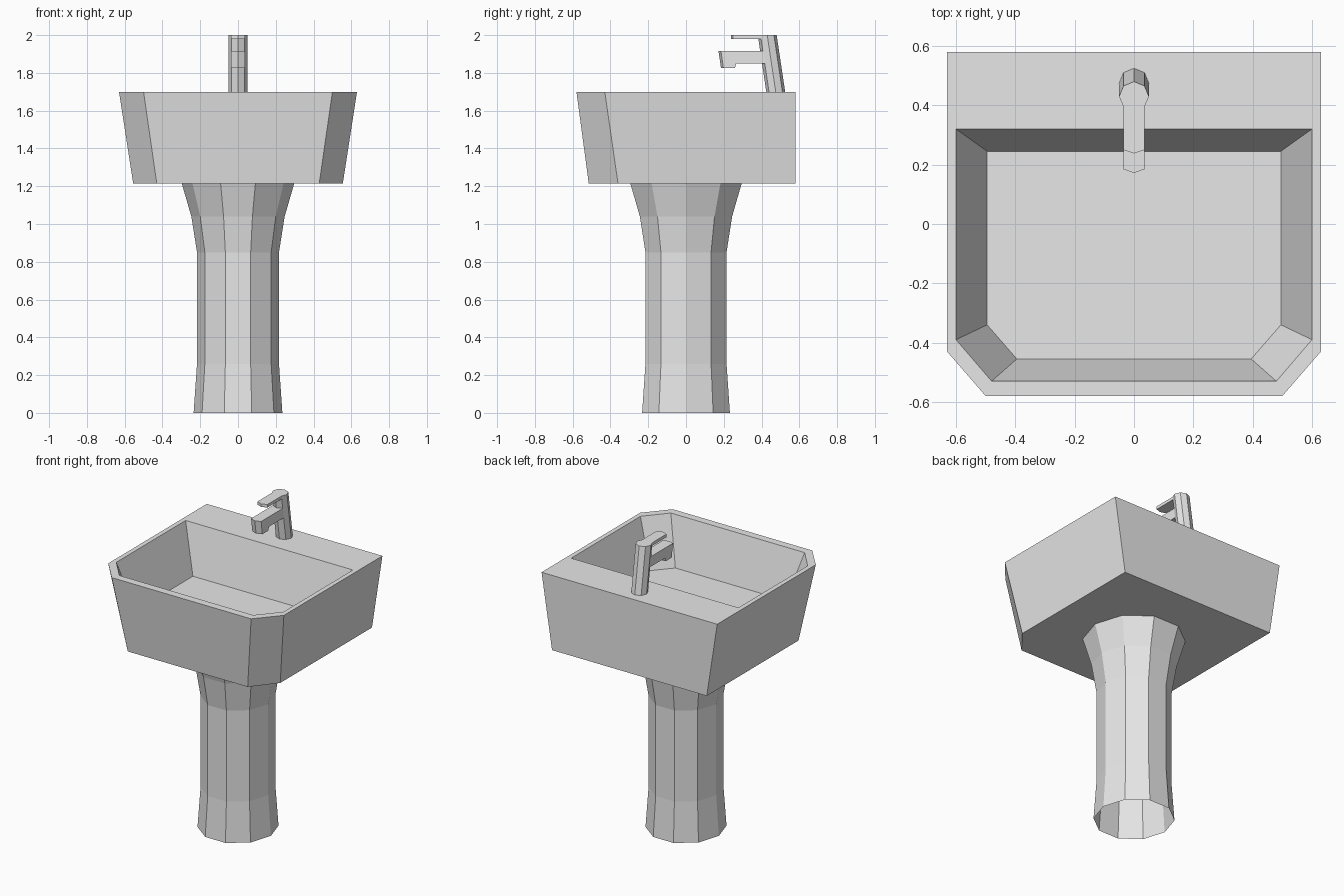
import bpy, bmesh, math

if "Cube" in bpy.data.objects:
    bpy.data.objects.remove(bpy.data.objects["Cube"])

ceramic = bpy.data.materials.new("pale_grey")
ceramic.diffuse_color = (0.8, 0.8, 0.8, 1)
ceramic.use_nodes = True
ceramic.node_tree.nodes["Principled BSDF"].inputs["Base Color"].default_value = ceramic.diffuse_color


def loft(name, rings, cap_start=True, cap_end=True):
    """Bridge matching rings of points, optionally closing the ends."""
    bm = bmesh.new()
    loops = [[bm.verts.new(p) for p in ring] for ring in rings]
    n = len(rings[0])
    for a, b in zip(loops, loops[1:]):
        for i in range(n):
            j = (i + 1) % n
            bm.faces.new((a[i], a[j], b[j], b[i]))
    if cap_start:
        bm.faces.new(loops[0][::-1])
    if cap_end:
        bm.faces.new(loops[-1])
    bmesh.ops.recalc_face_normals(bm, faces=bm.faces)
    mesh = bpy.data.meshes.new(name)
    bm.to_mesh(mesh)
    bm.free()
    mesh.materials.append(ceramic)
    obj = bpy.data.objects.new(name, mesh)
    bpy.context.collection.objects.link(obj)
    return obj


def basin_ring(x, back, front, cx, cy, z):
    """Rectangle with its two front corners cut off."""
    half = [(x, back), (x, cy), (cx, front)]
    return [(px, py, z) for px, py in half] + [(-px, py, z) for px, py in half[::-1]]


def polygon(r, y, z, sides, ry=None):
    ry = ry or r
    return [(r * math.cos(2 * math.pi * i / sides),
             y + ry * math.sin(2 * math.pi * i / sides), z) for i in range(sides)]


# Basin: outer shell, rim and bowl in one solid
loft("basin", [
    basin_ring(0.555, 0.58, -0.515, 0.43, -0.36, 1.215),
    basin_ring(0.63, 0.58, -0.58, 0.50, -0.43, 1.70),
    basin_ring(0.60, 0.32, -0.53, 0.48, -0.39, 1.70),
    basin_ring(0.495, 0.245, -0.455, 0.395, -0.34, 1.395)])

# Drain plate
loft("drain", [polygon(0.048, -0.058, 1.395, 8), polygon(0.048, -0.058, 1.399, 8)])

# Pedestal: ten-sided column, open underneath
profile = [(0.235, 0), (0.217, 0.26), (0.217, 0.85), (0.247, 1.04), (0.298, 1.215)]
loft("pedestal", [polygon(r, 0, z, 10, r * 1.04) for r, z in profile],
     cap_start=False, cap_end=False)

# Tap body: leaning octagonal post
loft("tap_body", [polygon(0.05, 0.475, 1.70, 8), polygon(0.05, 0.43, 2.0, 8)])

# Tap lever: flat bar with a blunt pointed end
lever = [(0.036, 0.43), (0.036, 0.25), (0, 0.238), (-0.036, 0.25), (-0.036, 0.43)]
loft("tap_lever", [[(x, y, z) for x, y in lever] for z in (1.98, 2.0)])

# Tap spout: side profile carried across, front pushed to a ridge
def spout_section(x, push):
    pts = [(0.185 - push, 1.915), (0.198 - push, 1.827), (0.26, 1.827),
           (0.265, 1.85), (0.44, 1.85), (0.43, 1.915)]
    return [(x, y, z) for y, z in pts]

loft("tap_spout", [spout_section(-0.036, 0), spout_section(0, 0.013),
                   spout_section(0.036, 0)])
